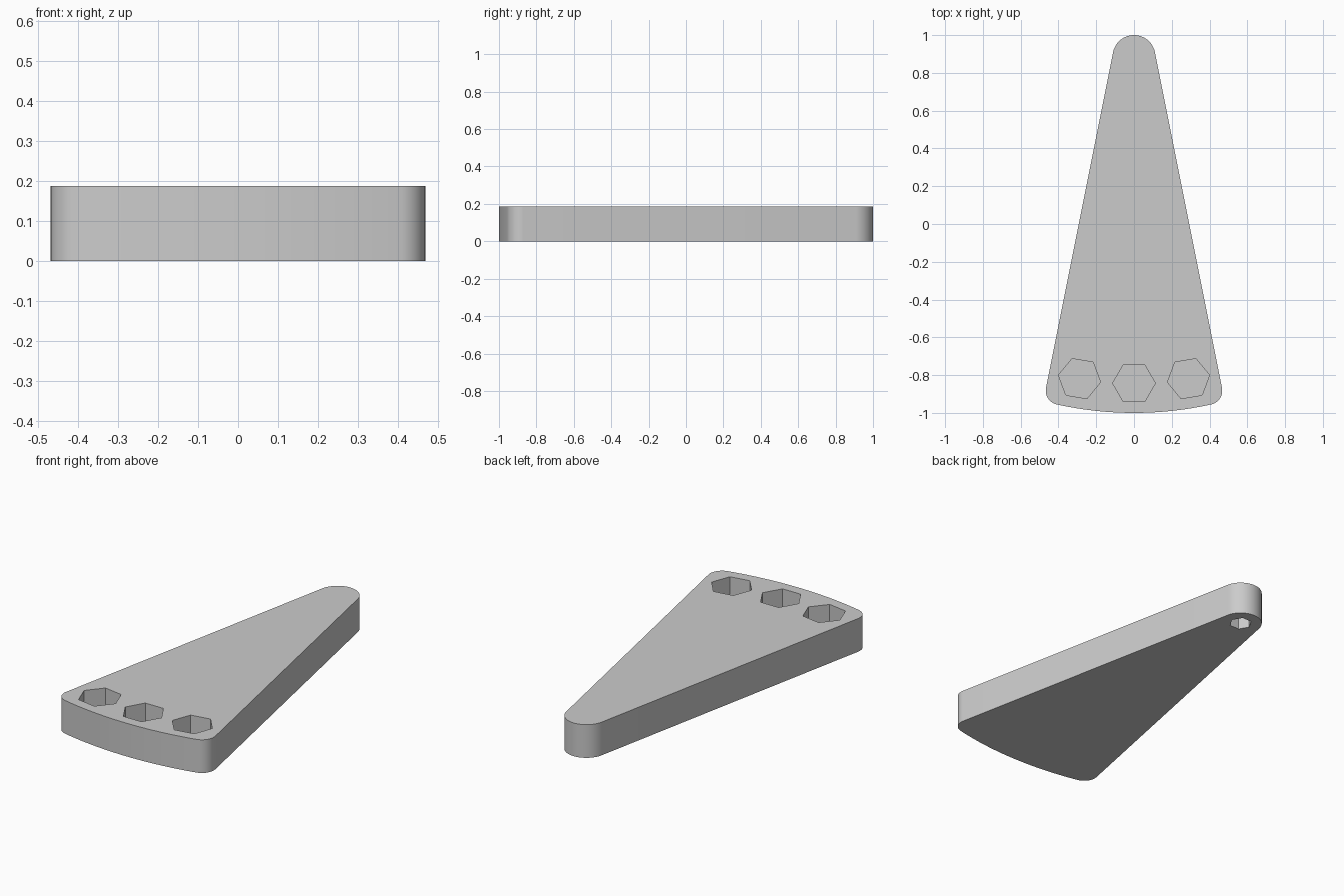
import bpy, bmesh
from math import sin, cos, pi, radians, sqrt, atan2

if "Cube" in bpy.data.objects:
    bpy.data.objects.remove(bpy.data.objects["Cube"])

HEIGHT = 0.187
PIVOT_Y = 0.887          # centre of the rounded tip and of the front arc
TIP_R = 0.113
CORNER_R = 0.075
FRONT_R = 1.887
SIDE = radians(11.3)     # taper of each long side
HEX_R = 0.113
DEPTH = 0.14

grey = bpy.data.materials.new("light grey")
grey.use_nodes = True
colour = (0.6, 0.6, 0.6, 1)
grey.diffuse_color = colour
grey.node_tree.nodes["Principled BSDF"].inputs["Base Color"].default_value = colour


def arc(cx, cy, r, start, end, steps):
    return [(cx + r * cos(start + (end - start) * i / steps),
             cy + r * sin(start + (end - start) * i / steps))
            for i in range(steps + 1)]


def prism(name, outline, z0, z1):
    bm = bmesh.new()
    face = bm.faces.new([bm.verts.new((x, y, z0)) for x, y in outline])
    ext = bmesh.ops.extrude_face_region(bm, geom=[face])
    verts = [v for v in ext["geom"] if isinstance(v, bmesh.types.BMVert)]
    bmesh.ops.translate(bm, verts=verts, vec=(0, 0, z1 - z0))
    bmesh.ops.recalc_face_normals(bm, faces=bm.faces)
    mesh = bpy.data.meshes.new(name)
    bm.to_mesh(mesh)
    bm.free()
    mesh.materials.append(grey)
    obj = bpy.data.objects.new(name, mesh)
    bpy.context.collection.objects.link(obj)
    return obj


# Half outline: tip, corner tangent to side and front, then front arc
offset = TIP_R - CORNER_R
along = sqrt((FRONT_R - CORNER_R) ** 2 - offset ** 2)
corner_x = along * sin(SIDE) + offset * cos(SIDE)
corner_y = PIVOT_Y - along * cos(SIDE) + offset * sin(SIDE)
corner_dir = atan2(corner_y - PIVOT_Y, corner_x)
half = arc(0, PIVOT_Y, TIP_R, pi / 2, SIDE, 20)
half += arc(corner_x, corner_y, CORNER_R, SIDE, corner_dir, 16)
half += arc(0, PIVOT_Y, FRONT_R, corner_dir, -pi / 2, 12)[1:]
outline = half + [(-x, y) for x, y in half[-2:0:-1]]
plate = prism("wedge_plate", outline, 0, HEIGHT)


def hexagon(cx, cy, r, turn):
    return arc(cx, cy, r, turn, turn + 2 * pi, 6)[:-1]


# Blind hexagonal pockets fanned around the tip, and a small socket below it
cutters = []
for name, turn in (("right", -radians(9.6)), ("middle", 0), ("left", radians(9.6))):
    dist = 1.73
    shape = hexagon(dist * sin(turn), PIVOT_Y - dist * cos(turn), HEX_R, turn)
    cutters.append(prism(name + "_pocket_cutter", shape, HEIGHT - DEPTH, HEIGHT + 0.1))
cutters.append(prism("tip_socket_cutter", hexagon(0, PIVOT_Y, 0.06, 0), -0.1, DEPTH))

bpy.ops.object.select_all(action="DESELECT")
bpy.context.view_layer.objects.active = plate
plate.select_set(True)
for cutter in cutters:
    mod = plate.modifiers.new(cutter.name, "BOOLEAN")
    mod.operation = "DIFFERENCE"
    mod.solver = "EXACT"
    mod.object = cutter
    bpy.ops.object.modifier_apply(modifier=mod.name)
    bpy.data.objects.remove(cutter)
bpy.ops.object.shade_smooth_by_angle(angle=radians(30))
